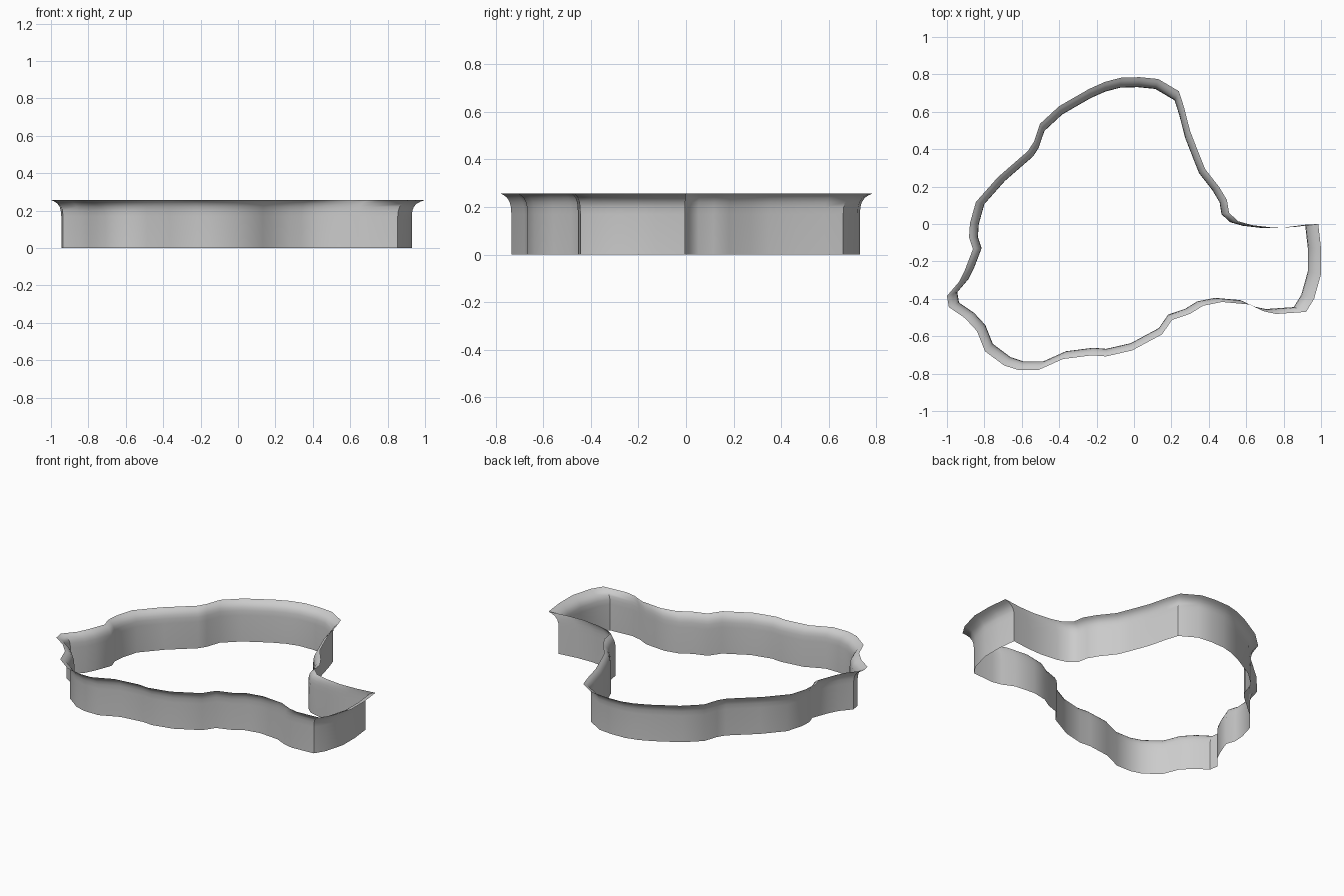
import bpy, bmesh, math

# Outline of the flared rim, clockwise from the top
RIM = [(-.07, .782), (.03, .785), (.13, .775), (.24, .71), (.267, .626), (.30, .497),
       (.348, .374), (.38, .294), (.455, .198), (.497, .128), (.508, .06), (.556, .015),
       (.63, -.006), (.75, -.02), (.86, -.016), (.985, 0), (1, -.13), (1, -.267),
       (.963, -.40), (.92, -.47), (.76, -.481), (.695, -.467), (.615, -.43), (.47, -.417),
       (.37, -.437), (.30, -.48), (.203, -.513), (.15, -.59), (-.01, -.676), (-.15, -.708),
       (-.225, -.702), (-.38, -.722), (-.51, -.78), (-.62, -.78), (-.695, -.756),
       (-.797, -.68), (-.84, -.572), (-.904, -.503), (-.99, -.444), (-1, -.385),
       (-.936, -.31), (-.904, -.246), (-.861, -.134), (-.882, -.07), (-.877, .005),
       (-.845, .118), (-.727, .251), (-.567, .39), (-.535, .44), (-.503, .535),
       (-.40, .63), (-.24, .722), (-.155, .76)]

# Wall section: (height, how far flared from the wall to the rim)
SECTION = [(0, 0), (.17, 0), (.20, .05), (.22, .15), (.238, .38), (.249, .68), (.257, 1)]
WALL_SCALE, WALL_X, WALL_Y = .937, -.008, -.004

# Thin cutter wall: the outline lofted upwards, enlarging into the rim
bm = bmesh.new()
rings = []
for z, t in SECTION:
    s = WALL_SCALE + (1 - WALL_SCALE) * t
    dx, dy = WALL_X * (1 - t), WALL_Y * (1 - t)
    rings.append([bm.verts.new((x * s + dx, y * s + dy, z)) for x, y in RIM])
n = len(RIM)
for low, high in zip(rings, rings[1:]):
    for i in range(n):
        j = (i + 1) % n
        bm.faces.new((low[j], low[i], high[i], high[j]))
mesh = bpy.data.meshes.new("cutter_wall")
bm.to_mesh(mesh)
bm.free()
wall = bpy.data.objects.new("cutter_wall", mesh)
bpy.context.collection.objects.link(wall)

# Smooth bends, sharp corners
bpy.context.view_layer.objects.active = wall
wall.select_set(True)
bpy.ops.object.shade_smooth_by_angle(angle=math.radians(40))
